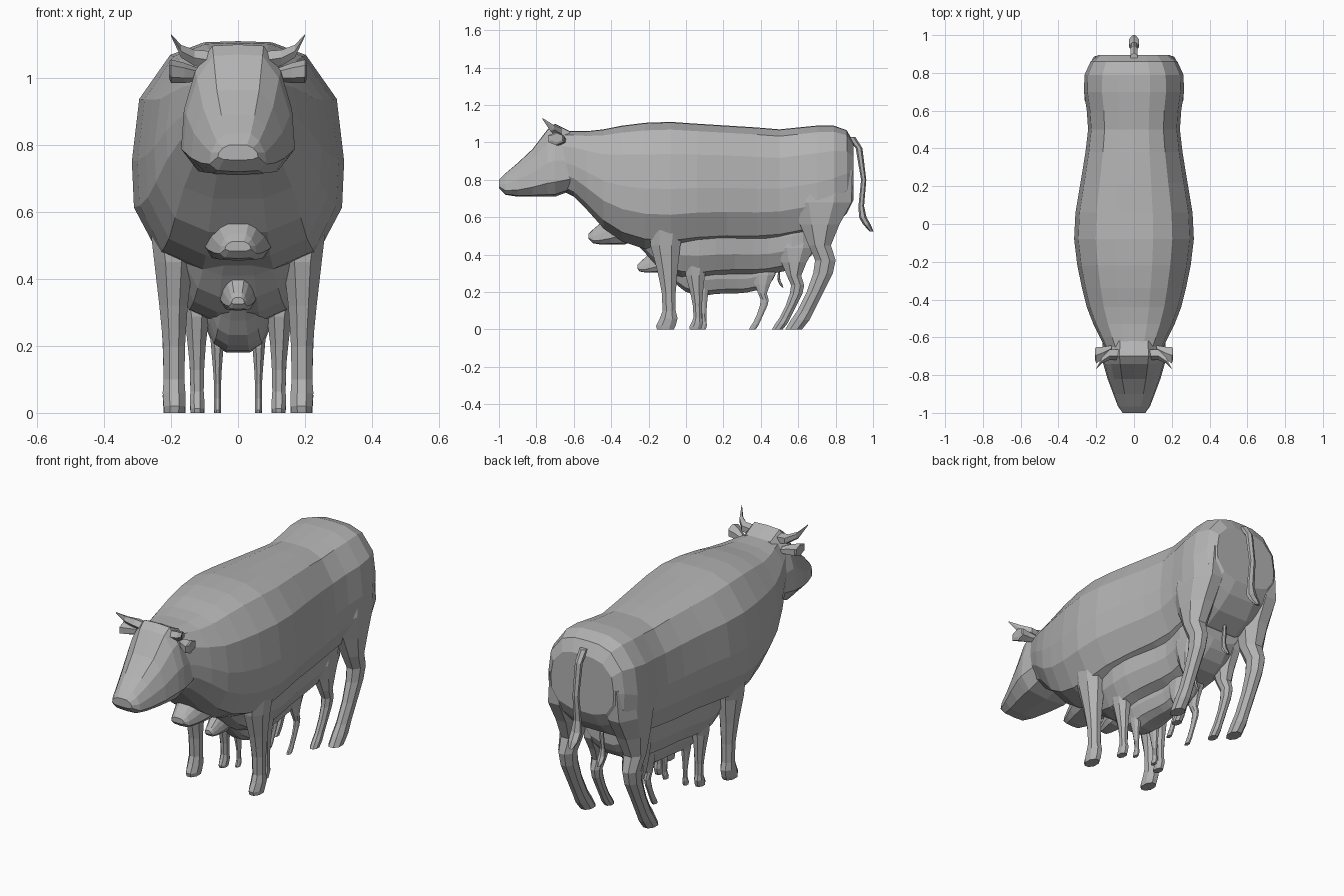
import bpy, bmesh, math
from mathutils import Vector

if "Cube" in bpy.data.objects:
    bpy.data.objects.remove(bpy.data.objects["Cube"], do_unlink=True)

GREY = (0.45, 0.45, 0.45, 1)
mat = bpy.data.materials.new("plain grey")
mat.use_nodes = True
mat.diffuse_color = GREY
mat.node_tree.nodes["Principled BSDF"].inputs["Base Color"].default_value = GREY


def loft(name, rings, scale, shift):
    """Skin a list of closed rings, cap both ends, then place the part."""
    bm = bmesh.new()
    loops = [[bm.verts.new(p) for p in ring] for ring in rings]
    for a, b in zip(loops, loops[1:]):
        for i in range(len(a)):
            j = (i + 1) % len(a)
            bm.faces.new((a[i], a[j], b[j], b[i]))
    bm.faces.new(loops[0])
    bm.faces.new(loops[-1])
    bmesh.ops.recalc_face_normals(bm, faces=bm.faces)
    for v in bm.verts:
        v.co = Vector((v.co.x * scale[0], v.co.y * scale[1] + shift, v.co.z * scale[2]))
    mesh = bpy.data.meshes.new(name)
    bm.to_mesh(mesh)
    bm.free()
    mesh.materials.append(mat)
    obj = bpy.data.objects.new(name, mesh)
    bpy.context.collection.objects.link(obj)


def section(half, y, top, bottom, width):
    """Mirror a half outline of (x, z) fractions into a full ring across the body."""
    full = half + [(-x, z) for x, z in reversed(half[1:-1])]
    return [(x * width, y, bottom + z * (top - bottom)) for x, z in full]


def oval(center, u, v, sides):
    return [Vector(center) + Vector(u) * math.cos(t) + Vector(v) * math.sin(t)
            for t in (math.tau * (i + 0.5) / sides for i in range(sides))]


def leg_ring(side, z, front, back, inner, outer):
    """Horizontal eight-sided slice of a leg."""
    k = 1.08
    return oval((side * (inner + outer) / 2, (front + back) / 2, z),
                (k * (outer - inner) / 2, 0, 0), (0, k * (back - front) / 2, 0), 8)


BODY_HALF = [(0, 1), (.32, .995), (.64, .94), (.93, .75), (1, .48),
             (.98, .28), (.75, .08), (.35, 0), (0, 0)]
HEAD_HALF = [(0, 1), (.45, .99), (.75, .8), (.95, .5), (1, .2), (.7, .03), (0, 0)]

# y, top, bottom, half width
BODY = [(-.66, 1.06, .74, .15), (-.6, 1.06, .71, .18), (-.53, 1.06, .64, .215),
        (-.44, 1.07, .54, .25), (-.34, 1.09, .47, .275), (-.22, 1.105, .43, .3),
        (-.08, 1.11, .42, .317), (.06, 1.1, .44, .31), (.22, 1.09, .45, .283),
        (.38, 1.08, .45, .257), (.5, 1.07, .46, .243), (.6, 1.08, .48, .25),
        (.7, 1.09, .5, .265), (.79, 1.09, .55, .262), (.86, 1.065, .62, .23),
        (.895, 1.0, .69, .19)]
HEAD = [(-1, .8, .755, .06), (-.965, .835, .72, .085), (-.9, .89, .71, .11),
        (-.82, .965, .71, .14), (-.74, 1.07, .71, .163), (-.7, 1.1, .71, .17),
        (-.62, 1.06, .74, .165)]

# z, front, back, inner, outer
FRONT_LEG = [(.62, -.2, .0, .16, .27), (.45, -.19, -.03, .135, .25),
             (.32, -.155, -.045, .15, .235), (.25, -.14, -.05, .155, .228),
             (.2, -.13, -.055, .158, .224), (.1, -.125, -.055, .16, .222),
             (.06, -.14, -.045, .157, .225), (.02, -.16, -.055, .157, .222),
             (0, -.155, -.065, .16, .22)]
HIND_LEG = [(.85, .6, .89, .1, .245), (.68, .56, .885, .1, .262),
            (.56, .61, .82, .11, .255), (.45, .655, .775, .135, .245),
            (.37, .69, .8, .15, .235), (.3, .68, .785, .155, .23),
            (.2, .645, .735, .16, .225), (.1, .595, .685, .16, .222),
            (.05, .56, .66, .157, .225), (0, .53, .62, .157, .222)]

# z, y, half width, half depth
TAIL = [(1.03, .88, .022, .025), (.97, .925, .02, .018), (.8, .95, .018, .014),
        (.66, .937, .022, .015), (.6, .945, .032, .02), (.56, .968, .03, .02),
        (.525, .992, .012, .01)]

# x, y, z, half depth, half height
HORN = [(.06, -.69, 1.05, .03, .03), (.13, -.69, 1.06, .03, .025),
        (.17, -.72, 1.08, .018, .02), (.2, -.767, 1.128, .002, .003)]
EAR = [(.12, -.66, 1.01, .02, .02), (.16, -.68, 1.015, .035, .03),
       (.2, -.695, 1.02, .05, .035), (.206, -.69, 1.025, .035, .025)]


def build_animal(label, scale, shift, horned):
    def add(part, rings):
        loft(f"{label}_{part}", rings, scale, shift)

    add("body", [section(BODY_HALF, *s) for s in BODY])
    add("head", [section(HEAD_HALF, *s) for s in HEAD])
    add("tail", [oval((0, y, z), (w, 0, 0), (0, d, 0), 6) for z, y, w, d in TAIL])
    for word, side in (("left", 1), ("right", -1)):
        add(f"{word}_front_leg", [leg_ring(side, *s) for s in FRONT_LEG])
        add(f"{word}_hind_leg", [leg_ring(side, *s) for s in HIND_LEG])
        add(f"{word}_ear", [oval((side * x, y, z), (0, d, 0), (0, 0, h), 6)
                            for x, y, z, d, h in EAR])
        if horned:
            add(f"{word}_horn", [oval((side * x, y, z), (0, d, 0), (0, 0, h), 5)
                                 for x, y, z, d, h in HORN])


# Three animals of falling size, nested under one another
build_animal("bull", (1, 1, 1), 0, True)
build_animal("cow", (.64, .64, .64), .12, False)
build_animal("calf", (.32, .39, .43), .13, False)
